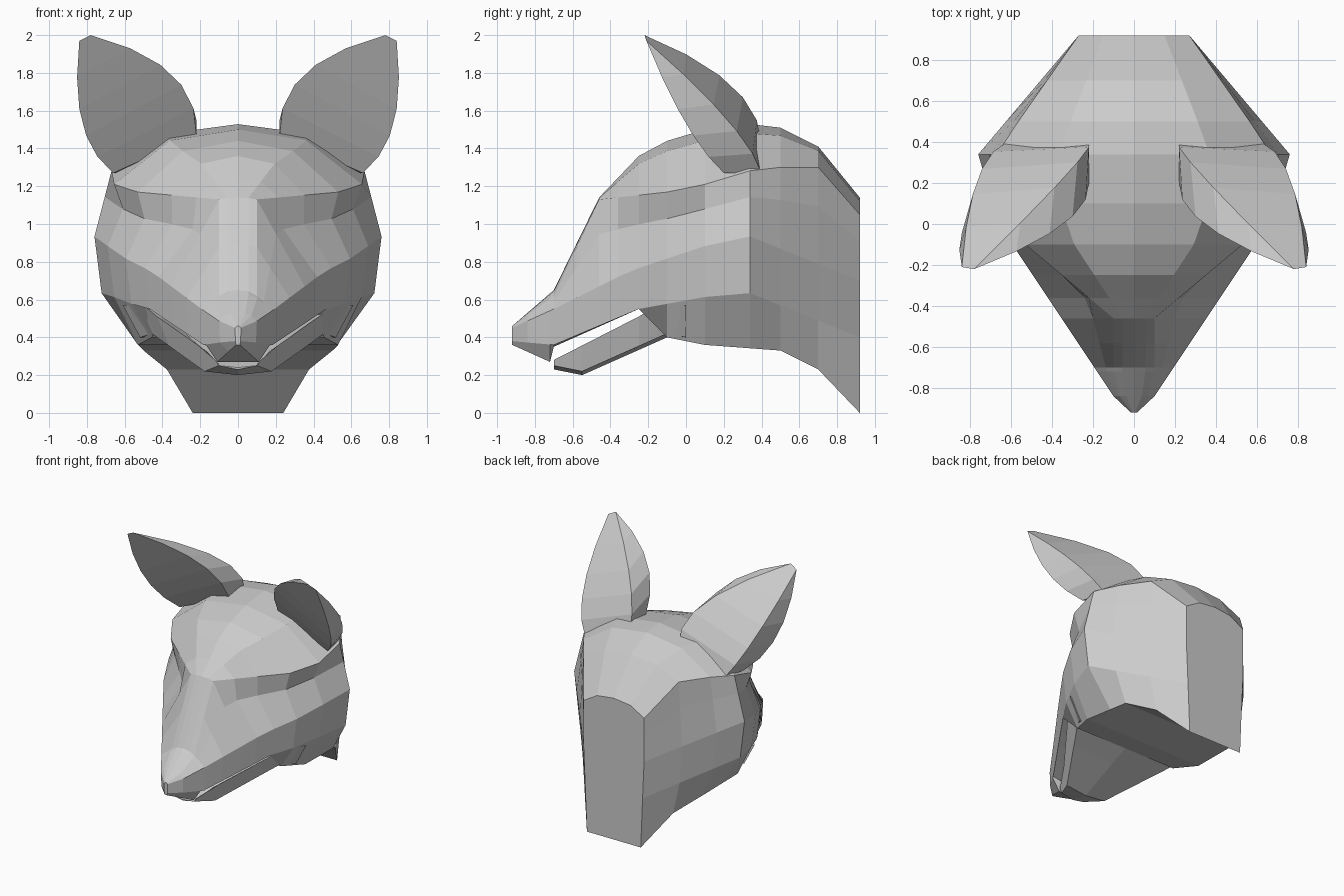
import bpy
import bmesh
from mathutils import Vector

cube = bpy.data.objects.get("Cube")
if cube:
    bpy.data.objects.remove(cube, do_unlink=True)

NOSE, NECK = -0.92, 0.92

# One plain grey for the whole model
GREY = (0.6, 0.6, 0.6, 1)
grey = bpy.data.materials.new("plain grey")
grey.use_nodes = True
grey.diffuse_color = GREY
grey.node_tree.nodes["Principled BSDF"].inputs["Base Color"].default_value = GREY


def mix(start, end, amount):
    """Blend two numbers or vectors."""
    return start + (end - start) * amount


def rail(*points):
    """Return a function that follows straight lines through (y, value) points."""
    def value_at(y):
        for (y_start, start), (y_end, end) in zip(points, points[1:]):
            if y <= y_end:
                return mix(start, end, (y - y_start) / (y_end - y_start))
        return points[-1][1]
    return value_at


def loft(name, rings):
    """Join closed rings of equal length, cap both ends and weld the result."""
    bm = bmesh.new()
    loops = [[bm.verts.new(point) for point in ring] for ring in rings]
    for first, second in zip(loops, loops[1:]):
        for i in range(len(first)):
            bm.faces.new((first[i - 1], first[i], second[i], second[i - 1]))
    bm.faces.new(loops[0])
    bm.faces.new(loops[-1])
    bmesh.ops.remove_doubles(bm, verts=bm.verts, dist=0.001)
    bmesh.ops.recalc_face_normals(bm, faces=bm.faces)
    mesh = bpy.data.meshes.new(name)
    bm.to_mesh(mesh)
    bm.free()
    mesh.materials.append(grey)
    bpy.context.collection.objects.link(bpy.data.objects.new(name, mesh))


def mirrored_loft(name, section, stations):
    """Loft half sections, listed from top centre to bottom centre, on both sides."""
    rings = []
    for y in stations:
        half = section(y)
        left = [(x, y, z) for x, z in half]
        right = [(-x, y, z) for x, z in reversed(half[1:-1])]
        rings.append(left + right)
    loft(name, rings)


# Head: long lines running from the nose to the cut of the neck
crown_z = rail((NOSE, 0.46), (-0.7, 0.65), (-0.46, 1.14), (-0.25, 1.36), (-0.1, 1.44),
               (0.1, 1.5), (0.35, 1.53), (0.5, 1.51), (0.7, 1.41), (NECK, 1.14))
brow_x = rail((NOSE, 0.01), (-0.8, 0.1), (-0.46, 0.1), (0, 0.65), (0.35, 0.67), (NECK, 0.27))
brow_z = rail((NOSE, 0.455), (-0.7, 0.62), (-0.46, 1.13), (0, 1.18), (0.4, 1.3),
              (0.7, 1.3), (NECK, 1.05))
cheek_x = rail((NOSE, 0.015), (-0.84, 0.1), (-0.3, 0.46), (0, 0.66), (0.34, 0.76), (NECK, 0.27))
cheek_z = rail((NOSE, 0.45), (-0.7, 0.55), (-0.3, 0.75), (0.3, 0.95), (NECK, 0.7))
lip_z = rail((NOSE, 0.38), (-0.7, 0.36), (-0.25, 0.55), (0.3, 0.65), (NECK, 0.4))
under_x = rail((NOSE, 0.01), (-0.7, 0.12), (-0.25, 0.4), (0.1, 0.53), (0.5, 0.5), (NECK, 0.24))
under_z = rail((NOSE, 0.36), (-0.72, 0.27), (-0.7, 0.35), (-0.25, 0.55), (-0.1, 0.4),
               (0.1, 0.36), (0.5, 0.33), (0.7, 0.23), (NECK, 0))


def head_section(y):
    crown = Vector((0, crown_z(y)))
    brow = Vector((brow_x(y), brow_z(y)))
    cheek = Vector((cheek_x(y), cheek_z(y)))
    # The crown bulges, and the eye socket sinks in under the brow
    shoulder = (brow.x * 0.55, mix(crown.y, brow.y, 0.2))
    recess = 0.06 if -0.4 < y < 0.2 else 0
    socket = mix(brow, cheek, 0.4) - Vector((recess, 0))
    lip = (cheek.x * 0.95, lip_z(y))
    return [crown, shoulder, brow, socket, cheek, lip,
            (under_x(y), under_z(y)), (0, under_z(y))]


mirrored_loft("head", head_section, (NOSE, -0.84, -0.72, -0.7, -0.58, -0.46, -0.36, -0.25,
                                     -0.1, 0.1, 0.34, 0.5, 0.7, NECK))

# Lower jaw: a shallow trough that meets the cheeks
jaw_x = rail((-0.7, 0.12), (-0.55, 0.21), (0, 0.61))
jaw_top = rail((-0.7, 0.28), (-0.25, 0.51), (-0.15, 0.57), (0, 0.57))
jaw_base = rail((-0.7, 0.23), (-0.55, 0.2), (-0.1, 0.4), (0, 0.38))


def jaw_section(y):
    width, top, base = jaw_x(y), jaw_top(y), jaw_base(y)
    return [(0, top - 0.04), (width * 0.8, top - 0.03), (width, top),
            (width * 0.85, base + 0.02), (0, base)]


mirrored_loft("lower_jaw", jaw_section, (-0.7, -0.55, -0.25, -0.15, -0.1, 0))

# Ears: four edges curve from the base, past a belly point, to a blunt tip
inner_tip, outer_tip = Vector((0.78, -0.22, 2)), Vector((0.84, -0.21, 1.97))
ear_edges = (
    ((0.22, 0.2, 1.47), (0.2, 0, 1.85), inner_tip),
    ((0.22, 0.4, 1.42), (0.15, 0.4, 1.75), inner_tip),
    ((0.62, 0.4, 1.27), (0.8, 0.33, 1.5), outer_tip),
    ((0.66, 0.2, 1.27), (0.9, 0, 1.45), outer_tip),
)


def ear_ring(amount, side):
    ring = []
    for base, belly, tip in ear_edges:
        lower = mix(Vector(base), Vector(belly), amount)
        upper = mix(Vector(belly), tip, amount)
        point = mix(lower, upper, amount)
        ring.append((point.x * side, point.y, point.z))
    return ring


ROWS = 5
for name, side in (("left_ear", 1), ("right_ear", -1)):
    loft(name, [ear_ring(row / ROWS, side) for row in range(ROWS + 1)])
